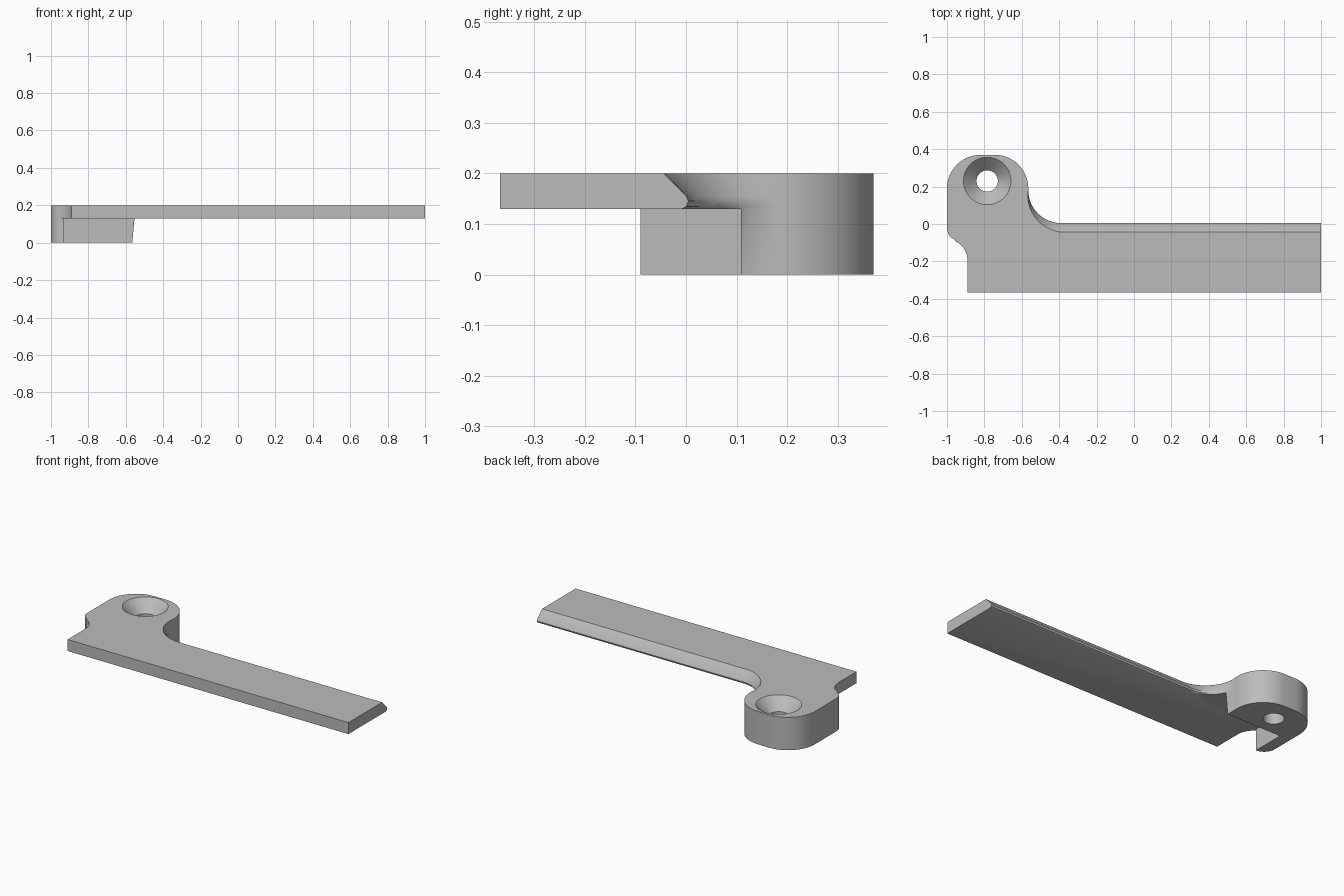
import bpy, bmesh, math

cube = bpy.data.objects.get("Cube")
if cube:
    bpy.data.objects.remove(cube, do_unlink=True)

grey = bpy.data.materials.new("light_grey")
grey.use_nodes = True
colour = (0.5, 0.5, 0.5, 1)
grey.diffuse_color = colour
grey.node_tree.nodes["Principled BSDF"].inputs["Base Color"].default_value = colour


def arc(cx, cy, r, a0, a1, n):
    """Points on an arc, angles in degrees."""
    angles = [math.radians(a0 + (a1 - a0) * i / n) for i in range(n + 1)]
    return [(cx + r * math.cos(a), cy + r * math.sin(a)) for a in angles]


BACK, FX, FY, FR = 0.005, -0.39, 0.18, 0.175      # rear edge and inside fillet
CUT = math.degrees(math.asin((FY - 0.11) / FR))   # fillet angle at the step
END = 247                                         # where the left corner turns concave


def fillet(a0, a1, n, d):
    """Inside fillet; the chamfer offset d fades out towards the boss."""
    pts = []
    for i in range(n + 1):
        t = a0 + (a1 - a0) * i / n
        r, a = FR + d * t / 90, math.radians(180 + t)
        pts.append((FX + r * math.cos(a), FY + r * math.sin(a)))
    return pts


def boss_side(d):
    """Outline shared by the plate and the thick boss."""
    return (fillet(CUT, 0, 4, d) + arc(-0.745, 0.19, 0.18, 0, 90, 14)
            + arc(-0.82, 0.19, 0.18, 90, 180, 14)
            + arc(-0.93, -0.02, 0.07, 180, END, 8))


def bar_side(d):
    """Rest of the plate outline: concave corner, long bar, fillet."""
    return (arc(-1.005, -0.195, 0.115, 66, 0, 8)
            + [(-0.89, -0.367), (1, -0.367), (1, BACK - d)]
            + fillet(90, CUT, 14, d)[:-1])


def add(bm, pts, z):
    return [bm.verts.new((x, y, z)) for x, y in pts]


def bridge(bm, a, b):
    for i in range(len(a)):
        j = (i + 1) % len(a)
        bm.faces.new((a[i], a[j], b[j], b[i]))


def make(name, bm):
    bmesh.ops.recalc_face_normals(bm, faces=bm.faces)
    mesh = bpy.data.meshes.new(name)
    bm.to_mesh(mesh)
    bm.free()
    mesh.materials.append(grey)
    ob = bpy.data.objects.new(name, mesh)
    bpy.context.collection.objects.link(ob)
    return ob


# Bracket: plate with a chamfered, rounded rear edge
bm = bmesh.new()
layers = [(0.13, 0.013), (0.135, 0.004), (0.145, 0), (0.155, 0.004), (0.2, 0.049)]
rings = [add(bm, boss_side(d) + bar_side(d), z) for z, d in layers]
for a, b in zip(rings, rings[1:]):
    bridge(bm, a, b)
bm.faces.new(rings[-1])

# Thick boss with a step and a thin side wall below the plate
n = len(boss_side(0))
notch = arc(-0.93, -0.02, 0.07, END, 270, 3)[1:] + [(-0.93, 0.11)]
foot = [(min(x, -0.565), y) for x, y in boss_side(0.013)]
low = add(bm, foot + notch, 0)
pocket = add(bm, notch, 0.13)
bridge(bm, low, rings[0][:n] + pocket)
bm.faces.new(low)
bm.faces.new(rings[0][n - 1:] + [rings[0][0]] + pocket[::-1])
bracket = make("bracket", bm)

# Countersunk screw hole
bm = bmesh.new()
profile = [(0.057, -0.05), (0.057, 0.13), (0.127, 0.2), (0.127, 0.25)]
rings = [add(bm, arc(-0.785, 0.23, r, 0, 360, 48)[:-1], z) for r, z in profile]
for a, b in zip(rings, rings[1:]):
    bridge(bm, a, b)
bm.faces.new(rings[0])
bm.faces.new(rings[-1])
cutter = make("hole_cutter", bm)
cutter.hide_render = True

hole = bracket.modifiers.new("screw_hole", "BOOLEAN")
hole.operation = "DIFFERENCE"
hole.solver = "EXACT"
hole.object = cutter
bpy.ops.object.select_all(action="DESELECT")
bracket.select_set(True)
bpy.context.view_layer.objects.active = bracket
bpy.ops.object.modifier_apply(modifier=hole.name)
bpy.data.objects.remove(cutter, do_unlink=True)
bpy.ops.object.shade_smooth_by_angle(angle=math.radians(30))
